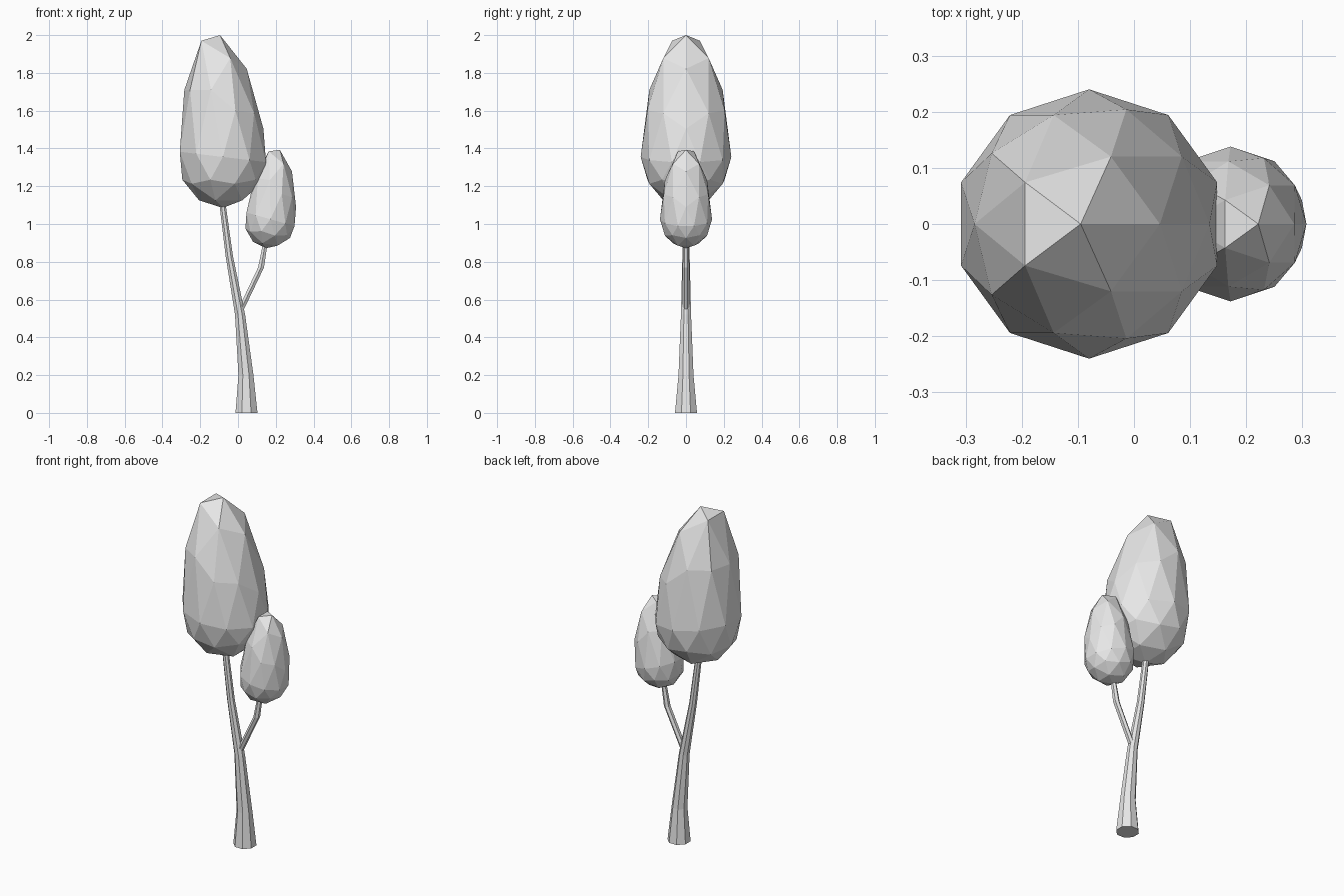
import bpy, bmesh, math
from mathutils import Matrix, Vector

cube = bpy.data.objects.get("Cube")
if cube:
    bpy.data.objects.remove(cube)

GREY = (0.8, 0.8, 0.8, 1.0)
mat = bpy.data.materials.new("plain grey")
mat.use_nodes = True
mat.diffuse_color = GREY
mat.node_tree.nodes["Principled BSDF"].inputs["Base Color"].default_value = GREY


def finish(bm, name):
    bmesh.ops.recalc_face_normals(bm, faces=bm.faces)
    mesh = bpy.data.meshes.new(name)
    bm.to_mesh(mesh)
    bm.free()
    mesh.materials.append(mat)
    obj = bpy.data.objects.new(name, mesh)
    bpy.context.collection.objects.link(obj)
    return obj


def limb(name, stations, sides):
    """Tapered, bent tube; each station is (x, z, radius)."""
    bm = bmesh.new()
    rings = []
    for x, z, r in stations:
        angles = [math.tau * (i + 0.5) / sides for i in range(sides)]
        rings.append([bm.verts.new((x + r * math.cos(a), r * math.sin(a), z)) for a in angles])
    for low, high in zip(rings, rings[1:]):
        for i in range(sides):
            j = (i + 1) % sides
            bm.faces.new((low[i], low[j], high[j], high[i]))
    bm.faces.new(rings[0])
    bm.faces.new(rings[-1])
    return finish(bm, name)


def crown(name, centre, scale, lean):
    """Faceted egg with a slanted, pointed top."""
    bm = bmesh.new()
    bmesh.ops.create_icosphere(bm, subdivisions=2, radius=1)
    for v in bm.verts:
        level, x = v.co.z, v.co.x * 0.24
        if level > 0.1:
            z = 0.645 * level - 0.65 * x
            if level < 0.7:
                z = min(z, 0.355)       # flattened shoulder
            elif level > 0.95:
                x -= 0.015
            elif x < 0:
                x -= 0.012
        elif level > -0.1:
            z = -0.12 * x
        else:
            z = 0.27 * level
        v.co = Vector((x, v.co.y * 0.24, z)) * scale
    bm.transform(Matrix.Translation(centre) @ Matrix.Rotation(lean, 4, "Y"))
    return finish(bm, name)


# Trunk and side branch
limb("trunk", [(0.045, 0, 0.063), (0.042, 0.2, 0.043), (0.011, 0.52, 0.029),
               (-0.046, 0.83, 0.021), (-0.08, 1.09, 0.018), (-0.09, 1.2, 0.016)], 8)
limb("branch", [(0.012, 0.54, 0.018), (0.122, 0.77, 0.018), (0.15, 0.93, 0.013)], 6)

# Foliage
crown("large_crown", (-0.08, 0, 1.355), 1.0, 0)
crown("small_crown", (0.172, 0, 1.025), 0.575, math.radians(9))
